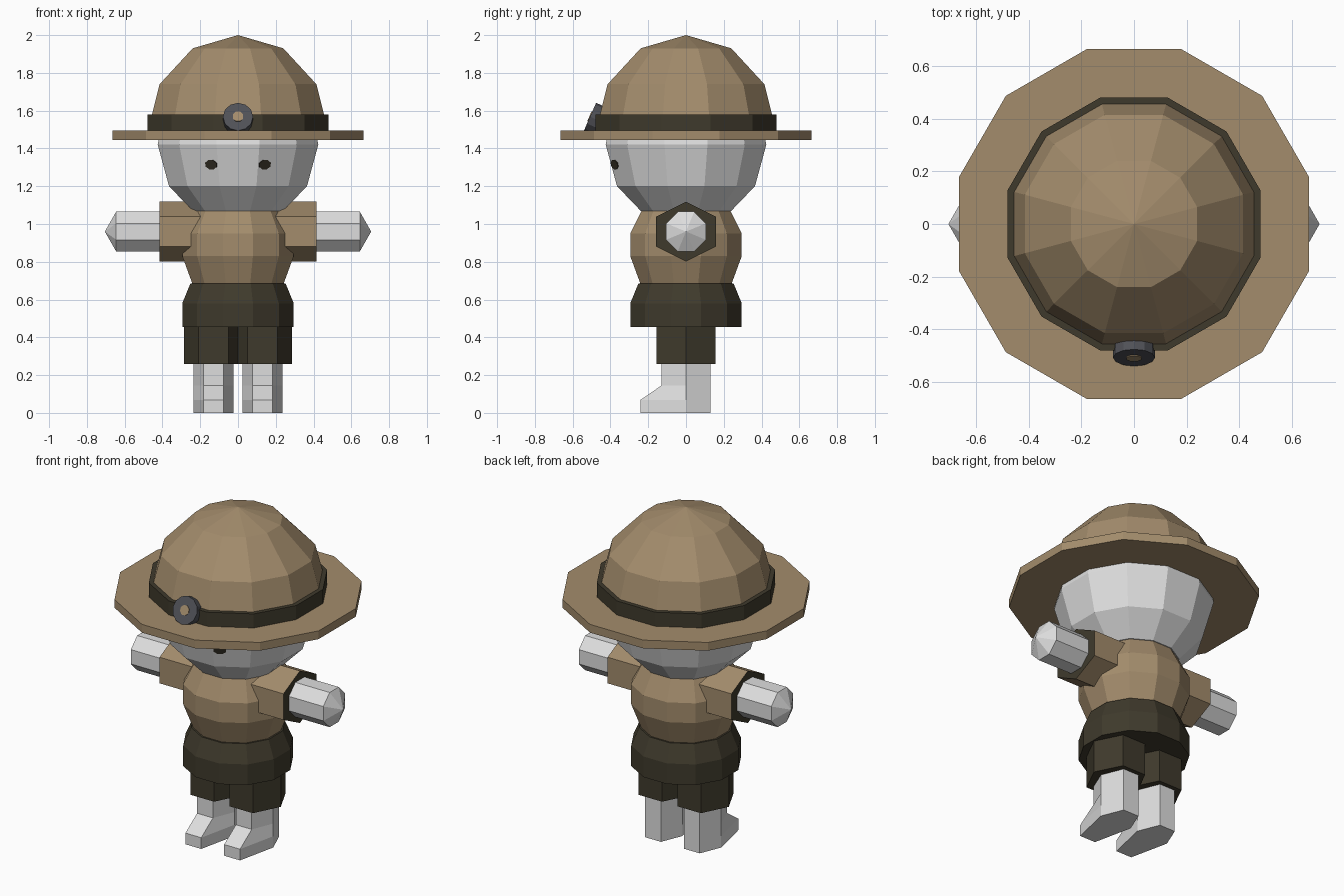
import bpy, bmesh, math
from mathutils import Vector, Matrix

if "Cube" in bpy.data.objects:
    bpy.data.objects.remove(bpy.data.objects["Cube"])


def material(name, r, g, b):
    m = bpy.data.materials.new(name)
    lin = [((c / 255 + 0.055) / 1.055) ** 2.4 for c in (r, g, b)]
    m.diffuse_color = (*lin, 1)
    m.use_nodes = True
    m.node_tree.nodes["Principled BSDF"].inputs["Base Color"].default_value = m.diffuse_color
    return m


TAN = material("khaki tan", 163, 140, 108)
OLIVE = material("dark olive", 63, 58, 44)
SKIN = material("pale grey", 222, 222, 222)
STEEL = material("badge grey", 80, 81, 87)
EYE = material("eye brown", 50, 45, 35)


def loft(name, rings, mats):
    """Join equal-length rings of points (a single point makes a tip); cap the ends."""
    bm = bmesh.new()
    rows = [[bm.verts.new(p) for p in ring] for ring in rings]
    n = max(len(r) for r in rows)
    for a, b in zip(rows, rows[1:]):
        for i in range(n):
            j = (i + 1) % n
            quad = [a[i % len(a)], a[j % len(a)], b[j % len(b)], b[i % len(b)]]
            bm.faces.new(list(dict.fromkeys(quad)))
    for end in (rows[0], rows[-1]):
        if len(end) > 2:
            bm.faces.new(end)
    bmesh.ops.recalc_face_normals(bm, faces=bm.faces)
    me = bpy.data.meshes.new(name)
    bm.to_mesh(me)
    bm.free()
    for m in mats:
        me.materials.append(m)
    ob = bpy.data.objects.new(name, me)
    bpy.context.collection.objects.link(ob)
    return ob


def ring(n, rx, ry, z, turn=0.0):
    """Polygon at height z; a zero radius gives a single tip point."""
    if rx == 0:
        return [Vector((0, 0, z))]
    return [Vector((rx * math.cos(turn + math.tau * i / n),
                    ry * math.sin(turn + math.tau * i / n), z)) for i in range(n)]


def turned(name, profile, mat, n=12):
    """Round part with flats facing the axes; profile is (half width, z)."""
    k = 1 / math.cos(math.pi / n)
    return loft(name, [ring(n, h * k, h * k, z, math.pi / n) for h, z in profile], [mat])


def facing(centre, normal, rings):
    """Move z-up rings so that z points along the normal."""
    m = Matrix.Translation(centre) @ Vector(normal).to_track_quat('Z', 'Y').to_matrix().to_4x4()
    return [[m @ p for p in r] for r in rings]


# Hat
turned("hat_dome", [(0.47, 1.48), (0.455, 1.58), (0.415, 1.74), (0.24, 1.93), (0, 2.0)], TAN)
turned("hat_band", [(0.48, 1.49), (0.48, 1.58)], OLIVE)
turned("hat_brim", [(0.665, 1.445), (0.665, 1.495)], TAN)

# Badge with a small inlaid centre, tilted back on the band
tilt = (0, -0.915, 0.40)
centre = Vector((0, -0.508, 1.568))
loft("hat_badge", facing(centre, tilt, [ring(12, 0.08, 0.08, z) for z in (-0.06, 0)]), [STEEL])
loft("badge_centre", facing(centre, tilt, [ring(8, 0.03, 0.03, z, math.pi / 8)
                                           for z in (-0.004, 0.004)]), [TAN])

# Head and body
turned("head", [(0, 1.03), (0.24, 1.07), (0.365, 1.2), (0.425, 1.42), (0.415, 1.47)], SKIN)
turned("shirt", [(0.225, 0.62), (0.24, 0.68), (0.295, 0.83), (0.295, 0.95), (0.235, 1.07)], TAN)
turned("shorts_waist", [(0.295, 0.455), (0.295, 0.58), (0.252, 0.685)], OLIVE)

for s, side in ((-1, "left"), (1, "right")):
    # Eye plate lying on the sloped facet beside the face centre
    normal = Vector((0.5 * s, -0.866, -0.27))
    loft(f"{side}_eye", facing((0.141 * s, -0.376, 1.315), normal,
                               [ring(8, 0.037, 0.027, z, math.pi / 8) for z in (-0.004, 0.005)]), [EYE])

    # Sleeve: hexagon with a point up, dark at the open end
    hexa = [(0.158 * math.sin(a), 0.158 * math.cos(a)) for a in
            [math.tau * i / 6 for i in range(6)]]
    sleeve = loft(f"{side}_sleeve", [[(s * x, y / 0.866, 0.96 + z) for y, z in hexa]
                                     for x in (0.1, 0.415)], [TAN, OLIVE])
    for f in sleeve.data.polygons:
        f.material_index = int(f.normal.x * s > 0.9)

    # Arm with a pointed hand
    k = 0.105 / math.cos(math.pi / 8)
    loft(f"{side}_arm", facing((0, 0, 0.96), (s, 0, 0),
                               [ring(8, k, k, x, math.pi / 8) for x in (0.3, 0.645)]
                               + [ring(8, 0, 0, 0.705)]), [SKIN])

    # Shorts leg
    shift = Vector((0.13 * s, 0, 0))
    loft(f"{side}_shorts_leg", [[p + shift for p in ring(6, 0.157, 0.18, z)]
                                for z in (0.26, 0.5)], [OLIVE])

    # Leg whose front edge is pulled forward into a toe
    rows = []
    for z, toe in ((0, 0.112), (0.068, 0.112), (0.145, 0), (0.4, 0)):
        rows.append([p + shift - Vector((0, toe if p.y < -0.05 else 0, 0))
                     for p in ring(6, 0.106, 0.15, z)])
    loft(f"{side}_leg", rows, [SKIN])
